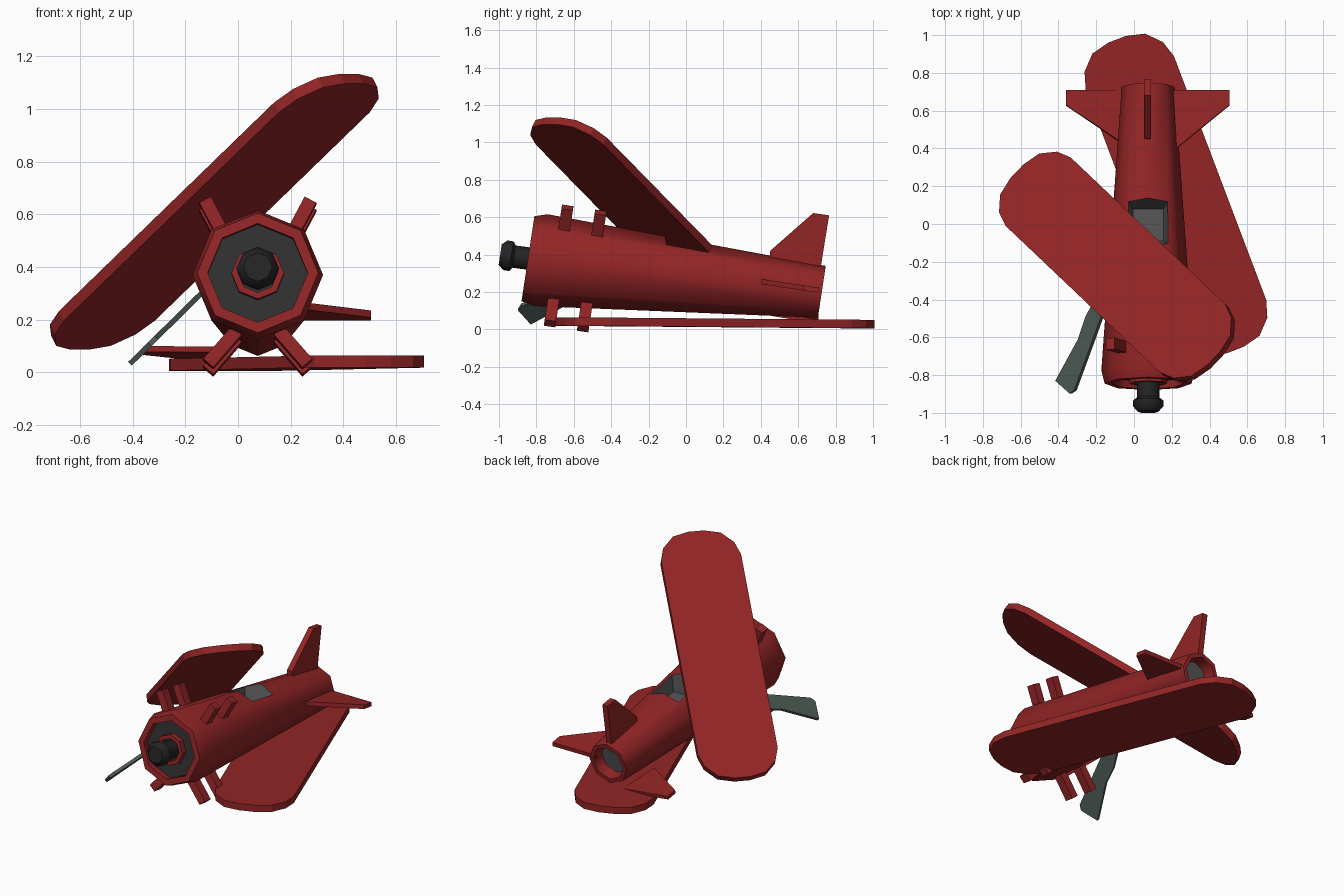
import bpy, bmesh, math
from mathutils import Vector, Matrix

if "Cube" in bpy.data.objects:
    bpy.data.objects.remove(bpy.data.objects["Cube"])


def material(name, rgb):
    m = bpy.data.materials.new(name)
    m.diffuse_color = (*rgb, 1)
    m.use_nodes = True
    m.node_tree.nodes["Principled BSDF"].inputs["Base Color"].default_value = m.diffuse_color
    return m


RED = material("red_paint", (0.29, 0.018, 0.019))
DARK = material("dark_grey", (0.03, 0.03, 0.03))
BLACK = material("engine_black", (0.018, 0.018, 0.019))
GREY = material("cockpit_grey", (0.085, 0.085, 0.085))
BLADE = material("grey_green", (0.085, 0.12, 0.10))

# Fuselage frame: local x = width, y = along the body, z = up
BODY = Matrix.Translation((0.075, -0.845, 0.378)) @ Matrix.Rotation(math.radians(-8.6), 4, 'X')
LENGTH, LIFT = 1.58, 0.06


def finish(name, bm, mats, smooth=None):
    bmesh.ops.recalc_face_normals(bm, faces=bm.faces)
    me = bpy.data.meshes.new(name)
    bm.to_mesh(me)
    bm.free()
    for m in mats:
        me.materials.append(m)
    ob = bpy.data.objects.new(name, me)
    bpy.context.collection.objects.link(ob)
    if smooth:
        shade(ob, smooth)
    return ob


def shade(ob, angle):
    bpy.ops.object.select_all(action='DESELECT')
    ob.select_set(True)
    bpy.context.view_layer.objects.active = ob
    bpy.ops.object.shade_smooth_by_angle(angle=math.radians(angle))


def lathe(profile, closed=False, sides=8):
    """Eight-sided turned shape along the body axis from (radius, distance)."""
    bm = bmesh.new()
    rings = []
    for r, a in profile:
        c = LIFT * max(a, 0) / LENGTH
        rings.append([bm.verts.new(BODY @ Vector((r * math.sin(t), a, c + r * math.cos(t))))
                      for t in (k * math.tau / sides for k in range(sides))])
    pairs = list(zip(rings, rings[1:]))
    if closed:
        pairs.append((rings[-1], rings[0]))
    for p, q in pairs:
        for i in range(sides):
            j = (i + 1) % sides
            bm.faces.new((p[i], p[j], q[j], q[i]))
    caps = [] if closed else [bm.faces.new(rings[0]), bm.faces.new(rings[-1])]
    return bm, caps


def slab(name, pts, origin, e1, e2, thick, mat):
    """Flat outline in the plane e1, e2, thickened evenly about it."""
    o, e1, e2 = Vector(origin), Vector(e1), Vector(e2)
    n = e1.cross(e2).normalized() * thick / 2
    bm = bmesh.new()
    top = [bm.verts.new(o + e1 * u + e2 * v + n) for u, v in pts]
    low = [bm.verts.new(o + e1 * u + e2 * v - n) for u, v in pts]
    bm.faces.new(top)
    bm.faces.new(low[::-1])
    for i in range(len(pts)):
        j = (i + 1) % len(pts)
        bm.faces.new((top[i], low[i], low[j], top[j]))
    return finish(name, bm, [mat])


# Fuselage with recessed nose plate and tail opening
bm, caps = lathe([(0.19, 0.04), (0.19, 0), (0.23, 0), (0.248, 0.07),
                  (0.14, LENGTH), (0.112, LENGTH), (0.105, LENGTH - 0.08)])
caps[0].material_index = 1
caps[1].material_index = 2
body = finish("fuselage", bm, [RED, DARK, GREY])

# Cockpit hollow: tapered cutter with grey faces
bm = bmesh.new()
bmesh.ops.create_cube(bm, size=1)
for v in bm.verts:
    up = v.co.z > 0
    v.co = BODY @ Vector((v.co.x * (0.27 if up else 0.16),
                          0.835 + v.co.y * (0.30 if up else 0.17),
                          0.30 if up else 0.09))
for f in bm.faces:
    f.material_index = 2
cutter = finish("cockpit_cutter", bm, [RED, DARK, GREY])
cutter.hide_render = True
mod = body.modifiers.new("cockpit", 'BOOLEAN')
mod.operation, mod.solver, mod.object = 'DIFFERENCE', 'EXACT', cutter
bpy.context.view_layer.objects.active = body
body.select_set(True)
bpy.ops.object.modifier_apply(modifier=mod.name)
bpy.data.objects.remove(cutter)
shade(body, 48)

# Nose ring and engine hub
bm, _ = lathe([(0.10, 0.045), (0.10, 0.0), (0.075, 0.0), (0.075, 0.045)], closed=True)
finish("nose_ring", bm, [RED])
bm, _ = lathe([(0.06, 0.05), (0.06, -0.075), (0.08, -0.09), (0.08, -0.122), (0.055, -0.15)])
finish("engine_hub", bm, [BLACK], 48)

# Wings: rounded planks, the upper one fallen across the body
H = 0.88
quarter = [(H - 0.19, 0.25), (H - 0.10, 0.222), (H - 0.025, 0.15), (H, 0.05)]
half = quarter + [(u, -v) for u, v in reversed(quarter)]
outline = half + [(-u, -v) for u, v in half]
slab("upper_wing", outline, (-0.09, -0.225, 0.61), (0.592, -0.562, 0.574),
     (0.69, 0.724, 0), 0.045, RED)
slab("lower_wing", outline, (0.222, 0.155, 0.035), (0.354, -0.935, 0.008),
     (0.935, 0.354, 0), 0.045, RED)

# Broken strut stubs, two rows on each side, above and below
for row, a in enumerate((0.168, 0.347)):
    for side in (-1, 1):
        for label, p, q in (("upper", (0.12, 0.15), (0.20, 0.302)),
                            ("lower", (0.08, -0.20), (0.188, -0.325))):
            p = Vector((side * p[0], a, p[1]))
            q = Vector((side * q[0], a, q[1]))
            rot = BODY.to_3x3()
            d = q - p
            slab(f"{label}_strut_{row}_{'left' if side < 0 else 'right'}",
                 [(0, -0.031), (1, -0.031), (1, 0.031), (0, 0.031)],
                 BODY @ p, rot @ d, rot @ Vector((0, 1, 0)), 0.05, RED)

# Tail fin
slab("tail_fin", [(0.45, 0.36), (0.45, 0.42), (0.68, 0.622), (0.765, 0.61), (0.715, 0.30)],
     (0.072, 0, 0), (0, 1, 0), (0, 0, 1), 0.038, RED)

# Tailplanes: right one in place, left one dropped
tail = [(0.10, 0.36), (0.43, 0.628), (0.43, 0.708), (0.10, 0.708)]
slab("right_tailplane", tail, (0.075, 0, 0.316), (1, 0, 0), (0, 1, -0.15), 0.027, RED)
slab("left_tailplane", [(-0.14, 0.43), (-0.435, 0.628), (-0.435, 0.708), (-0.10, 0.708)],
     (0.075, 0, 0.137), (1, 0, -0.107), (0, 1, -0.15), 0.022, RED)

# Loose propeller blade leaning on the left side
slab("propeller_blade",
     [(-0.41, -0.83), (-0.335, -0.897), (-0.31, -0.88), (-0.20, -0.58), (-0.10, -0.30),
      (-0.14, -0.28), (-0.25, -0.49), (-0.29, -0.61)],
     (0, 0, 0.437), (1, 0, 0.985), (0, 1, 0), 0.02, BLADE)
